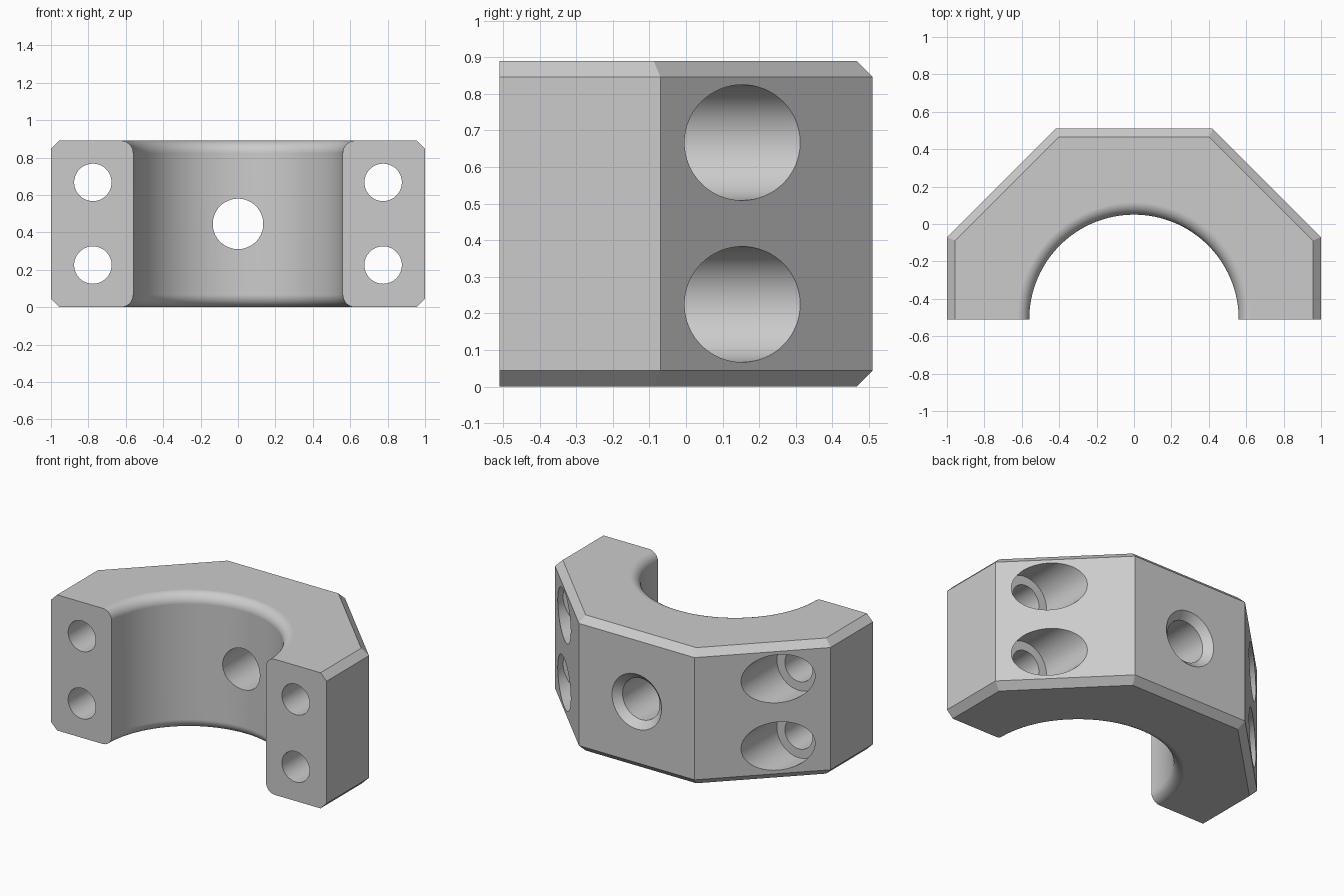
import bpy, bmesh, math
from mathutils import Matrix

if "Cube" in bpy.data.objects:
    bpy.data.objects.remove(bpy.data.objects["Cube"])

H, FRONT, BACK = 0.89, -0.51, 0.51
CH = 0.044            # outer chamfer
BORE, FIL = 0.56, 0.066

grey = bpy.data.materials.new("plain grey")
grey.diffuse_color = (0.6, 0.6, 0.6, 1)
grey.use_nodes = True
grey.node_tree.nodes["Principled BSDF"].inputs["Base Color"].default_value = grey.diffuse_color


def make_object(name, bm):
    bmesh.ops.recalc_face_normals(bm, faces=bm.faces)
    mesh = bpy.data.meshes.new(name)
    bm.to_mesh(mesh)
    bm.free()
    mesh.materials.append(grey)
    obj = bpy.data.objects.new(name, mesh)
    bpy.context.collection.objects.link(obj)
    return obj


def skin(rings):
    """Closed solid through a stack of equal-length vertex rings."""
    bm = bmesh.new()
    loops = [[bm.verts.new(p) for p in ring] for ring in rings]
    n = len(loops[0])
    for a, b in zip(loops, loops[1:]):
        for i in range(n):
            j = (i + 1) % n
            bm.faces.new((a[i], a[j], b[j], b[i]))
    bm.faces.new(loops[0])
    bm.faces.new(loops[-1])
    return bm


def lathe(profile, segments):
    """Revolve (radius, height) pairs around z."""
    return skin([[(r * math.cos(2 * math.pi * i / segments),
                   r * math.sin(2 * math.pi * i / segments), z)
                  for i in range(segments)] for r, z in profile])


def y_cutter(name, profile, x, z, segments=64):
    """Round cutter along y; profile is (radius, y) pairs."""
    bm = lathe([(r, -y) for r, y in profile], segments)
    bm.transform(Matrix.Translation((x, 0, z)) @ Matrix.Rotation(math.pi / 2, 4, 'X'))
    return make_object(name, bm)


# Half-octagon body with chamfered top and bottom rims
def outline(c, z):
    k = c * math.tan(math.pi / 8)
    half = [(1 - c, FRONT), (1 - c, -0.07 - k), (0.42 - k, BACK - c)]
    return [(x, y, z) for x, y in half] + [(-x, y, z) for x, y in reversed(half)]


body = make_object("clamp_body", skin([outline(CH, 0), outline(0, CH),
                                       outline(0, H - CH), outline(CH, H)]))

# Central bore with rounded mouths
arc = [(BORE + FIL - FIL * math.sin(a), FIL - FIL * math.cos(a))
       for a in (math.pi / 2 * i / 10 for i in range(11))]
profile = [(BORE + FIL, -0.1)] + arc + [(r, H - z) for r, z in reversed(arc)] + [(BORE + FIL, H + 0.1)]
bm = lathe(profile, 128)
bm.transform(Matrix.Translation((0, FRONT, 0)))
cutters = [make_object("bore_cutter", bm)]

# Counterbored bolt holes
for x in (-0.776, 0.776):
    for z in (0.225, 0.667):
        cutters.append(y_cutter("bolt_hole_cutter",
                                [(0.1, -0.7), (0.1, -0.06), (0.158, -0.06), (0.158, 0.7)], x, z))

# Middle hole with a countersunk back
cutters.append(y_cutter("middle_hole_cutter",
                        [(0.135, -0.3), (0.135, BACK - 0.045), (0.18, BACK), (0.18, 0.7)], 0, H / 2))

for c in cutters:
    c.hide_render = True
    c.hide_set(True)
    m = body.modifiers.new(c.name, 'BOOLEAN')
    m.operation, m.solver, m.object = 'DIFFERENCE', 'EXACT', c

# Bake the cuts, then smooth the round surfaces only
deps = bpy.context.evaluated_depsgraph_get()
body_mesh = bpy.data.meshes.new_from_object(body.evaluated_get(deps))
body.modifiers.clear()
body.data = body_mesh
for c in cutters:
    bpy.data.objects.remove(c)
bpy.context.view_layer.objects.active = body
body.select_set(True)
bpy.ops.object.shade_smooth_by_angle(angle=math.radians(30))
weighted = body.modifiers.new("flat_face_normals", 'WEIGHTED_NORMAL')
weighted.keep_sharp = True
